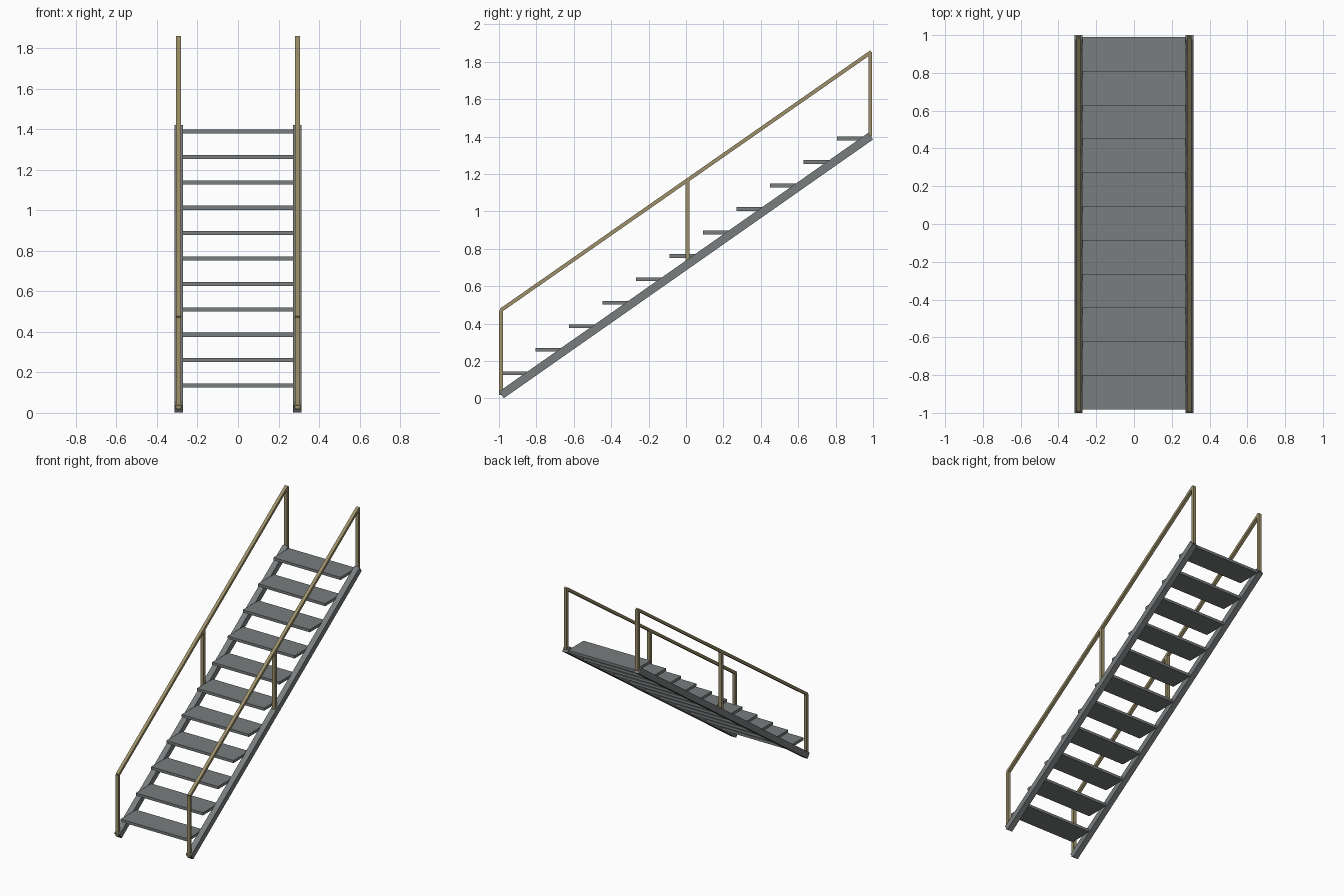
import bpy
from mathutils import Vector

cube = bpy.data.objects.get("Cube")
if cube:
    bpy.data.objects.remove(cube, do_unlink=True)


def make_material(name, rgb):
    mat = bpy.data.materials.new(name)
    mat.use_nodes = True
    colour = (*rgb, 1.0)
    mat.diffuse_color = colour
    mat.node_tree.nodes["Principled BSDF"].inputs["Base Color"].default_value = colour
    return mat


grey = make_material("steel grey", (0.19, 0.205, 0.21))
olive = make_material("olive brass", (0.34, 0.285, 0.145))


def box(name, centre, size, mat):
    bpy.ops.mesh.primitive_cube_add(size=1, location=centre)
    obj = bpy.context.object
    obj.name = name
    obj.scale = size
    obj.data.materials.append(mat)
    return obj


def bar(name, start, end, width, depth, mat):
    """Square bar running between two points in a plane of constant x."""
    a, b = Vector(start), Vector(end)
    run = b - a
    obj = box(name, (a + b) / 2, (width, run.length, depth), mat)
    obj.rotation_euler.x = Vector((run.y, run.z)).angle_signed(Vector((1, 0)))
    return obj


SIDE_X = 0.293
LOW, HIGH = (-0.987, 0.019), (0.987, 1.402)
RAIL_RISE = 0.452

# Treads
for i in range(11):
    box(f"tread_{i + 1}", (0, -0.892 + 0.179 * i, 0.135 + 0.1254 * i),
        (0.55, 0.182, 0.02), grey)

for side, x in (("left", SIDE_X), ("right", -SIDE_X)):
    # Sloping stringer
    bar(f"{side}_stringer", (x, *LOW), (x, *HIGH), 0.043, 0.044, grey)
    # Handrail, parallel to the stringer
    bar(f"{side}_handrail", (x, LOW[0] - 0.003, LOW[1] + RAIL_RISE),
        (x, HIGH[0] + 0.003, HIGH[1] + RAIL_RISE - 0.002), 0.024, 0.02, olive)
    # Upright posts
    for place, y in (("front", -0.988), ("middle", 0.008), ("back", 0.985)):
        t = (y - LOW[0]) / (HIGH[0] - LOW[0])
        foot = LOW[1] + t * (HIGH[1] - LOW[1])
        box(f"{side}_{place}_post", (x, y, foot + RAIL_RISE / 2),
            (0.024, 0.021, RAIL_RISE), olive)
